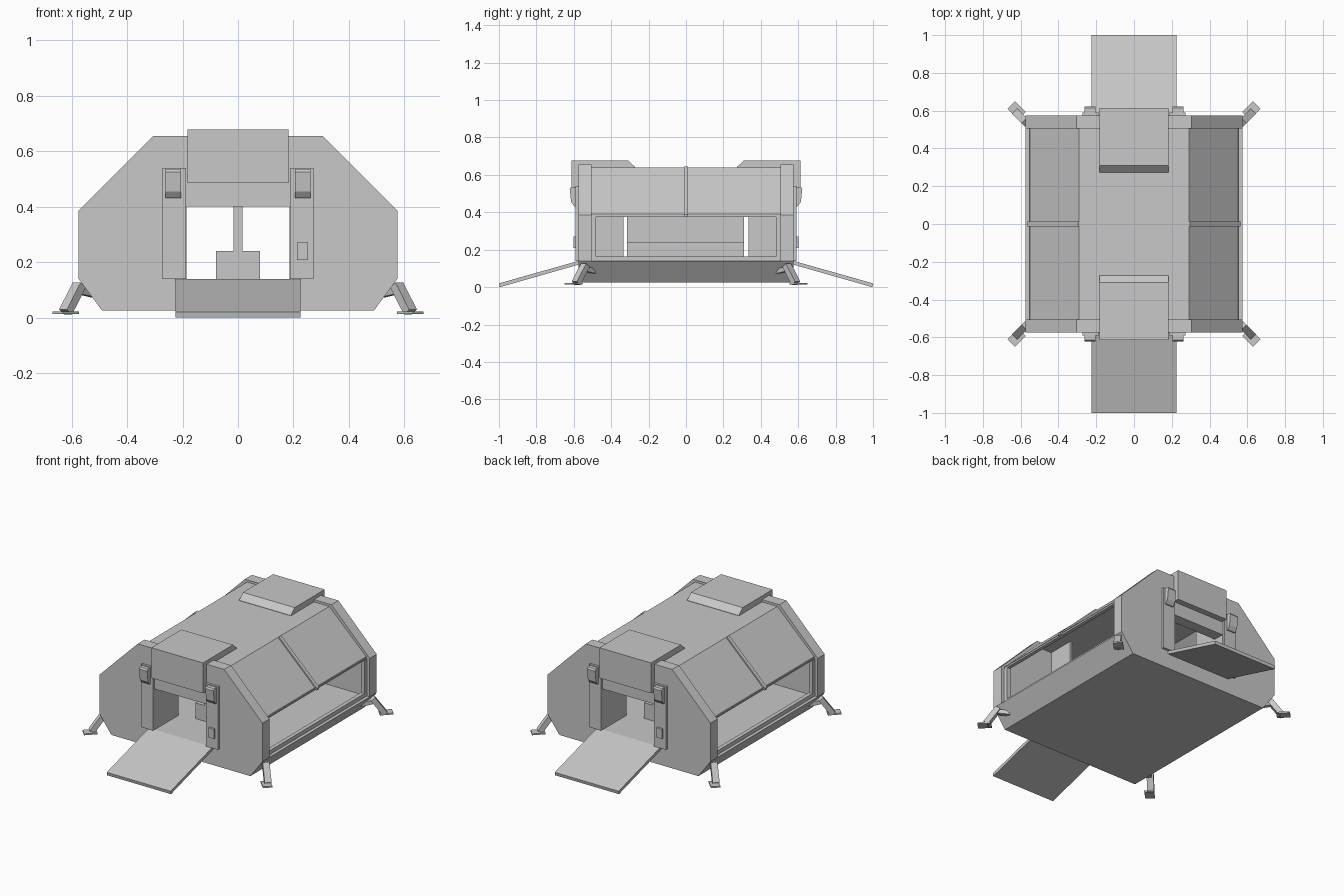
import bpy, bmesh
from mathutils import Vector

cube = bpy.data.objects.get("Cube")
if cube:
    bpy.data.objects.remove(cube, do_unlink=True)

grey = bpy.data.materials.new("light_grey")
grey.use_nodes = True
COLOUR = (0.58, 0.58, 0.58, 1)
grey.diffuse_color = COLOUR
grey.node_tree.nodes["Principled BSDF"].inputs["Base Color"].default_value = COLOUR


def finish(name, bm, flip=(1, 1)):
    """Mirror the mesh by the signs in flip and link it as an object."""
    for v in bm.verts:
        v.co.x *= flip[0]
        v.co.y *= flip[1]
    bmesh.ops.recalc_face_normals(bm, faces=bm.faces)
    mesh = bpy.data.meshes.new(name)
    bm.to_mesh(mesh)
    bm.free()
    mesh.materials.append(grey)
    obj = bpy.data.objects.new(name, mesh)
    bpy.context.collection.objects.link(obj)


def prism(name, outline, lo, hi, axis="y", flip=(1, 1)):
    """Extrude an outline (x,z along y, or y,z along x)."""
    bm = bmesh.new()
    put = (lambda a, b, d: (a, d, b)) if axis == "y" else (lambda a, b, d: (d, a, b))
    face = bm.faces.new([bm.verts.new(put(a, b, lo)) for a, b in outline])
    out = bmesh.ops.extrude_face_region(bm, geom=[face])
    step = Vector(put(0, 0, hi - lo))
    for v in out["geom"]:
        if isinstance(v, bmesh.types.BMVert):
            v.co += step
    finish(name, bm, flip)


def box(name, x, y, z, flip=(1, 1)):
    prism(name, [(x[0], z[0]), (x[1], z[0]), (x[1], z[1]), (x[0], z[1])], *y, flip=flip)


def mirrored(half):
    return half + [(-x, z) for x, z in reversed(half)]


def strut(name, a, b, across, width, depth, flip):
    """Square bar between two points."""
    a, b = Vector(a), Vector(b)
    u = Vector(across).normalized()
    w = (b - a).cross(u).normalized()
    bm = bmesh.new()
    rings = [[bm.verts.new(p + u * i * width / 2 + w * j * depth / 2)
              for i, j in ((-1, -1), (1, -1), (1, 1), (-1, 1))] for p in (a, b)]
    bm.faces.new(rings[0])
    bm.faces.new(rings[1])
    for k in range(4):
        n = (k + 1) % 4
        bm.faces.new([rings[0][k], rings[0][n], rings[1][n], rings[1][k]])
    finish(name, bm, flip)


# Body: floor tub and thin roof shell
prism("floor_base", mirrored([(0.49, 0.025), (0.575, 0.14)]), -0.505, 0.505)
roof = [(0.53, 0.385), (0.555, 0.385), (0.29, 0.64)]
ceiling = [(-0.28, 0.615), (0.28, 0.615)]
prism("roof_shell", roof + [(-x, z) for x, z in reversed(roof)] + ceiling, -0.505, 0.505)

# Table and divider along the middle
box("centre_table", (-0.08, 0.08), (-0.315, 0.31), (0.14, 0.24))
box("centre_divider", (-0.017, 0.017), (-0.315, 0.31), (0.24, 0.62))

# Window frames and roof ribs on both sides
for s, side in ((1, "left"), (-1, "right")):
    f = (s, 1)
    box(side + "_window_sill", (0.53, 0.555), (-0.505, 0.505), (0.14, 0.165), f)
    box(side + "_window_head", (0.53, 0.553), (-0.505, 0.505), (0.375, 0.39), f)
    for e in (1, -1):
        box(side + "_window_post", (0.53, 0.555), (0.48, 0.505), (0.165, 0.375), (s, e))
    prism(side + "_roof_rib", [(0.28, 0.635), (0.296, 0.645), (0.564, 0.388),
                               (0.564, 0.375), (0.54, 0.375)], -0.012, 0.012, flip=f)

# Ends: the back repeats the front turned half round
wall = [(0.185, 0.4), (0.185, 0.025), (0.49, 0.025), (0.575, 0.14), (0.575, 0.385), (0.305, 0.655)]
for s, end in ((1, "front"), (-1, "back")):
    f = (s, s)
    prism(end + "_wall", mirrored(wall), -0.575, -0.505, flip=f)
    box(end + "_threshold", (-0.185, 0.185), (-0.575, -0.505), (0.025, 0.14), f)
    prism(end + "_hood", [(-0.613, 0.485), (-0.613, 0.678), (-0.31, 0.678), (-0.272, 0.642),
                          (-0.272, 0.63), (-0.57, 0.63), (-0.57, 0.485)], -0.182, 0.182, "x", f)
    prism(end + "_ramp", [(-0.575, 0.14), (-1.0, 0.02), (-0.996, 0.0), (-0.575, 0.12)],
          -0.225, 0.225, "x", f)
    box(end + "_keypad", (0.213, 0.252), (-0.602, -0.585), (0.208, 0.27), f)
    for m in (1, -1):
        g = (s * m, s)
        box(end + "_lobby_wall", (0.185, 0.2), (-0.505, -0.335), (0.14, 0.62), g)
        box(end + "_door_pillar", (0.187, 0.272), (-0.59, -0.57), (0.14, 0.54), g)
        prism(end + "_lamp", [(-0.585, 0.535), (-0.615, 0.535), (-0.622, 0.525), (-0.614, 0.455),
                              (-0.597, 0.432), (-0.585, 0.432)], 0.205, 0.262, "x", g)

# Corner legs splayed diagonally, with flat feet
for sx in (1, -1):
    for sy in (1, -1):
        f = (sx, sy)
        strut("leg", (0.572, 0.538, 0.118), (0.622, 0.588, 0.02), (1, -1, 0), 0.04, 0.032, f)
        strut("leg_bracket", (0.52, 0.49, 0.085), (0.582, 0.552, 0.1), (1, -1, 0), 0.025, 0.025, f)
        strut("foot", (0.594, 0.573, 0.018), (0.65, 0.629, 0.018), (1, -1, 0), 0.056, 0.009, f)
